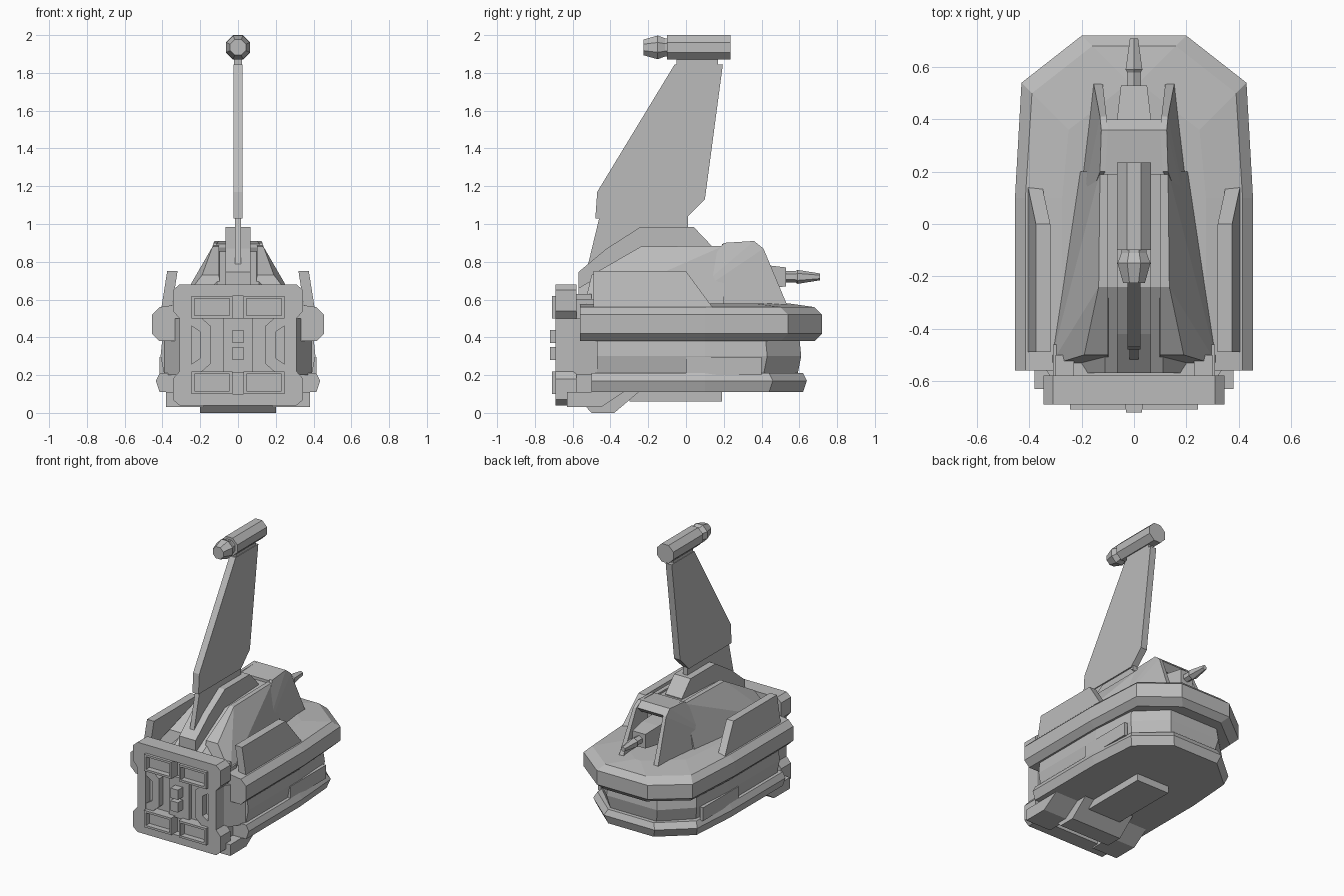
import bpy, bmesh
from math import cos, sin, pi

if "Cube" in bpy.data.objects:
    bpy.data.objects.remove(bpy.data.objects["Cube"])

COLOUR = (.5, .5, .5, 1)
grey = bpy.data.materials.new("plain grey")
grey.use_nodes = True
grey.diffuse_color = COLOUR
grey.node_tree.nodes["Principled BSDF"].inputs["Base Color"].default_value = COLOUR

PLATE_MIDDLE = .36    # height of the front plate's line of symmetry
POD_HEIGHT = 1.935
GUN_HEIGHT = .72
DECK = .56            # height of the belt rim that carries the superstructure


def reflect(bm, axis, centre):
    """Add a copy of all geometry mirrored across centre on one axis."""
    everything = bm.verts[:] + bm.edges[:] + bm.faces[:]
    for item in bmesh.ops.duplicate(bm, geom=everything)["geom"]:
        if isinstance(item, bmesh.types.BMVert):
            item.co[axis] = centre + centre - item.co[axis]


def finish(name, bm, paired=False, stacked=False):
    if paired:
        reflect(bm, axis=0, centre=0)
    if stacked:
        reflect(bm, axis=2, centre=PLATE_MIDDLE)
    bmesh.ops.recalc_face_normals(bm, faces=bm.faces[:])
    mesh = bpy.data.meshes.new(name)
    bm.to_mesh(mesh)
    bm.free()
    mesh.materials.append(grey)
    part = bpy.data.objects.new(name, mesh)
    bpy.context.collection.objects.link(part)


def loft(name, rings, **symmetry):
    """Skin closed rings with equal point counts and cap both ends."""
    bm = bmesh.new()
    loops = [[bm.verts.new(point) for point in ring] for ring in rings]
    for near, far in zip(loops, loops[1:]):
        for i in range(len(near)):
            bm.faces.new((near[i - 1], near[i], far[i], far[i - 1]))
    bm.faces.new(loops[0])
    bm.faces.new(loops[-1])
    finish(name, bm, **symmetry)


def side_profile(name, inner, outer, profile, **symmetry):
    """Extrude a (y, z) profile across x."""
    loft(name, [[(x, y, z) for y, z in profile] for x in (inner, outer)], **symmetry)


def front_profile(name, front, back, profile, **symmetry):
    """Extrude an (x, height above plate middle) profile along y."""
    loft(name, [[(x, y, PLATE_MIDDLE + h) for x, h in profile] for y in (front, back)], **symmetry)


def box(name, inner, outer, front, back, bottom, top, **symmetry):
    corners = [(front, bottom), (back, bottom), (back, top), (front, top)]
    side_profile(name, inner, outer, corners, **symmetry)


def wedge(name, stations, **symmetry):
    """Convex block through cross bars given as (y, z, inner x, outer x)."""
    bm = bmesh.new()
    for y, z, inner, outer in stations:
        for x in (inner, outer):
            bm.verts.new((x, y, z))
    bmesh.ops.convex_hull(bm, input=bm.verts[:])
    bmesh.ops.dissolve_limit(bm, angle_limit=.03, verts=bm.verts[:], edges=bm.edges[:])
    finish(name, bm, **symmetry)


def deck(name, width, front, rear, levels):
    """Hull layer with a clipped stern, skinned through (z, inset) levels."""
    rings = []
    for z, inset in levels:
        stern = rear - inset
        half = [(width - inset, front), (width - inset, .1),
                (width - inset - .025, stern - .18), (.2 - inset, stern)]
        rings.append([(x, y, z) for x, y in half] + [(-x, y, z) for x, y in reversed(half)])
    loft(name, rings)


def turned(name, sides, height, steps):
    """Faceted rod along y through (y, radius) steps."""
    angles = [pi * (i + i + 1) / sides for i in range(sides)]
    loft(name, [[(r * cos(a), y, height + r * sin(a)) for a in angles] for y, r in steps])


# Stacked hull
deck("upper_belt", width=.455, front=-.56, rear=.72,
     levels=[(.38, .04), (.42, 0), (.52, 0), (DECK, .04), (DECK + .02, .18)])
deck("middle_hull", width=.41, front=-.47, rear=.61, levels=[(.2, .02), (.3, 0), (.4, .01)])
deck("lower_belt", width=.435, front=-.5, rear=.64, levels=[(.11, .02), (.17, 0), (.21, .02)])
box("side_panel", inner=.39, outer=.415, front=0, back=.4, bottom=.2, top=.295, paired=True)
wedge("front_neck", [(y, z, -x, x) for y, x in ((-.6, .31), (-.47, .39)) for z in (.2, .5)])
box("neck_core", inner=-.31, outer=.31, front=-.6, back=-.46, bottom=.1, top=.6)

# Underside
side_profile("front_foot", inner=.18, outer=.38, paired=True,
             profile=[(-.63, .03), (-.63, .11), (-.33, .11), (-.45, .03)])
side_profile("front_skid", inner=-.2, outer=.2,
             profile=[(-.6, .11), (-.5, 0), (-.38, 0), (-.25, .11)])
box("keel", inner=-.13, outer=.13, front=-.3, back=.19, bottom=.06, top=.12)

# Framed front plate with a recessed centre, drawn as one quarter
rim = [(0, .32), (.31, .32), (.345, .29), (.345, .18), (.31, .14), (.31, 0)]
opening = [(.245, 0), (.245, .26), (0, .26)]
front_profile("plate_back", front=-.64, back=-.58, profile=rim + [(0, 0)], paired=True, stacked=True)
front_profile("plate_frame", front=-.69, back=-.64, profile=rim + opening, paired=True, stacked=True)


def tray_ring(y, inset):
    left, right, low, high = .03 + inset, .245 - inset, .5 + inset, .62 - inset
    return [(left, y, low), (right, y, low), (right, y, high), (left, y, high)]


loft("front_trays", [tray_ring(-.63, 0), tray_ring(-.71, 0), tray_ring(-.71, .015),
                     tray_ring(-.67, .015)], paired=True, stacked=True)
front_profile("front_bracket", front=-.685, back=-.63, paired=True, stacked=True,
              profile=[(.145, 0), (.145, .1), (.19, .14), (.245, .14), (.245, .1), (.2, .07), (.2, 0)])
box("front_column", inner=-.08, outer=.08, front=-.665, back=-.63, bottom=.21, top=.5)
for label, bottom in (("lower", .28), ("upper", .37)):
    box(label + "_front_stud", inner=-.03, outer=.03, front=-.72, back=-.65,
        bottom=bottom, top=bottom + .07)
box("plate_clip", inner=.23, outer=.3, front=-.6, back=-.5, bottom=DECK, top=.63, paired=True)

# Leaning side winglets
wedge("winglet", [(y, z, x, x + .055) for z, x, rear in ((DECK, .35, .14), (.75, .32, 0))
                  for y in (-.49, rear)], paired=True)

# Superstructure: sloped core, outer ridges, rear buttresses and roof
wedge("core", [(-.57, DECK, -.22, .22), (-.57, .66, -.11, .11), (-.24, .855, -.11, .11),
               (.27, .88, -.11, .11), (.27, DECK, -.16, .16)])
wedge("outer_ridge", [(-.54, DECK, .09, .32), (-.5, .73, .1, .19), (-.24, .88, .1, .135),
                      (.2, .885, .1, .13), (.2, DECK, .1, .21)], paired=True)
wedge("rear_buttress", [(-.05, DECK, .14, .225), (.2, .9, .11, .13), (.36, .91, .1, .125),
                        (.41, .87, .105, .13), (.54, DECK, .12, .155)], paired=True)
side_profile("rear_roof", inner=-.115, outer=.115,
             profile=[(.19, .83), (.19, .895), (.36, .91), (.4, .87), (.36, .83)])
side_profile("spine", inner=-.065, outer=.065,
             profile=[(-.57, .6), (-.57, .745), (-.42, .87), (-.24, .985),
                      (.04, .985), (.14, .88), (.14, .6)])

# Rear gun
wedge("gun_housing", [(y, GUN_HEIGHT + side * half, -half, half)
                      for y, half in ((.25, .07), (.4, .065), (.53, .05)) for side in (-1, 1)])
turned("gun_barrel", sides=6, height=GUN_HEIGHT,
       steps=[(.5, .03), (.58, .03), (.59, .037), (.71, .018)])

# Mast and pod
side_profile("mast_root", inner=-.017, outer=.017,
             profile=[(-.52, .78), (-.455, 1.05), (.01, 1.05), (.01, .9)])
side_profile("mast", inner=-.024, outer=.024,
             profile=[(-.48, 1.03), (-.47, 1.17), (-.06, 1.845), (.195, 1.845), (.1, 1.13), (0, 1.03)])
box("pod_mount", inner=-.02, outer=.02, front=-.05, back=.17, bottom=1.83, top=1.9)
turned("pod", sides=8, height=POD_HEIGHT, steps=[(-.1, .07), (.235, .07)])
turned("pod_tip", sides=8, height=POD_HEIGHT,
       steps=[(-.225, .045), (-.15, .068), (-.11, .052), (-.09, .052)])
